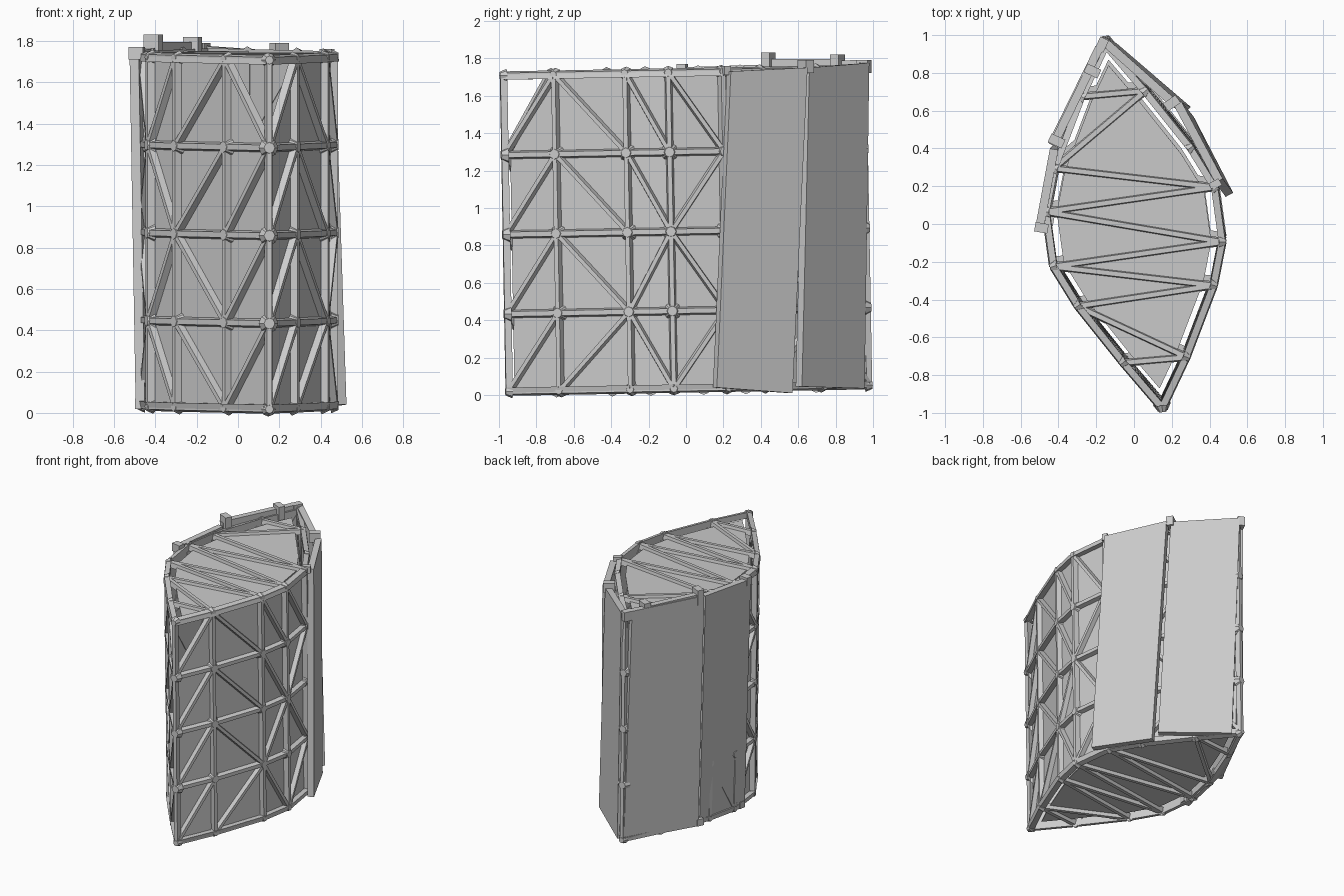
import bpy, bmesh, math
from mathutils import Vector, Matrix

if "Cube" in bpy.data.objects:
    bpy.data.objects.remove(bpy.data.objects["Cube"])

V = Vector
TILT = Matrix.Translation((0, 0, 0.88)) @ Matrix.Rotation(0.018, 4, 'X') @ Matrix.Translation((0, 0, -0.88))

# Lens-shaped footprint: half the points, the rest by a half turn (counter-clockwise)
half = [(.15, -.965), (.28, -.69), (.425, -.31), (.47, -.08), (.43, .21), (.30, .42), (.06, .72)]
OUT = [V((x, y, 0)) for x, y in half] + [V((-x, -y, 0)) for x, y in half]
N = len(OUT)
LEVELS = [.035, .45, .875, 1.30, 1.725]


def edge_normal(i):
    d = (OUT[(i + 1) % N] - OUT[i % N]).normalized()
    return V((d.y, -d.x, 0))


def corner_normal(i):
    return (edge_normal(i - 1) + edge_normal(i)).normalized()


def inset(d):
    pts = []
    for i in range(N):
        c = corner_normal(i)
        pts.append(OUT[i] - c * (d / c.dot(edge_normal(i))))
    return pts


def at(p, z):
    return V((p.x, p.y, z))


def finish(name, bm, tilt=True):
    bmesh.ops.recalc_face_normals(bm, faces=bm.faces)
    if tilt:
        bm.transform(TILT)
    me = bpy.data.meshes.new(name)
    bm.to_mesh(me)
    bm.free()
    ob = bpy.data.objects.new(name, me)
    bpy.context.collection.objects.link(ob)
    return ob


def hexa(bm, a, b):
    """Solid joining two matching quads."""
    va, vb = [bm.verts.new(p) for p in a], [bm.verts.new(p) for p in b]
    bm.faces.new(va)
    bm.faces.new(vb[::-1])
    for i in range(4):
        j = (i + 1) % 4
        bm.faces.new((va[i], vb[i], vb[j], va[j]))


def strut(bm, a, b, n, w=.04):
    """Bar with a trapezoid section, narrow on the outer side n."""
    d = (b - a).normalized()
    s = d.cross(n).normalized()
    n = s.cross(d)
    sec = [s * (w / 2) - n * .022, s * (-w / 2) - n * .022, s * (-w * .3) + n * .014, s * (w * .3) + n * .014]
    hexa(bm, [a + p for p in sec], [b + p for p in sec])


def hub(bm, p, n, r=.048):
    m = Matrix.Translation(p - n * .002) @ n.to_track_quat('Z', 'Y').to_matrix().to_4x4()
    bmesh.ops.create_cone(bm, cap_ends=True, segments=8, radius1=r, radius2=r * .55, depth=.036, matrix=m)


# Wall lattice: posts, rings, diagonals and joints
posts, rings, diags, hubs = [bmesh.new() for _ in range(4)]
# one text per bay, bottom to top, seen from outside
PATTERN = ["////", "/\\\\\\", "\\/\\\\", "/\\/\\", "\\/\\/", "/\\/\\", "\\/\\/",
           "/\\/\\", "/\\/\\", "\\/\\/", "/\\/\\", "\\/\\/", "\\\\//", "///\\"]
for i in range(N):
    j = (i + 1) % N
    strut(posts, at(OUT[i], LEVELS[0]), at(OUT[i], LEVELS[-1]), corner_normal(i))
    for k, z in enumerate(LEVELS):
        strut(rings, at(OUT[i], z), at(OUT[j], z), edge_normal(i), .045)
        hub(hubs, at(OUT[i], z), corner_normal(i), .048 if 0 < k < 4 else .036)
    for k in range(4):
        lo, hi = LEVELS[k], LEVELS[k + 1]
        za, zb = (lo, hi) if PATTERN[i][k] == "/" else (hi, lo)
        strut(diags, at(OUT[i], za), at(OUT[j], zb), edge_normal(i), .036)
finish("wall_posts", posts)
finish("wall_rings", rings)
finish("wall_diagonals", diags)
finish("lattice_joints", hubs)

# Zigzag trusses across the top and the bottom
LEFT = [8, 9, 10, 11, 12, 13]     # back to front
RIGHT = [6, 4, 3, 2, 1]
pairs = [(8, 6), (9, 6), (9, 4), (10, 4), (10, 3), (11, 3), (11, 2), (12, 2), (12, 1), (13, 1)]
for name, z, up in (("top_truss", LEVELS[-1], 1), ("bottom_truss", LEVELS[0], -1)):
    bm = bmesh.new()
    for a, b in pairs:
        strut(bm, at(OUT[a], z), at(OUT[b], z), V((0, 0, up)), .042)
    for i in range(N):
        strut(bm, at(OUT[i], z), at(OUT[(i + 1) % N], z), V((0, 0, up)), .04)
    finish(name, bm)

# Thin wall skin set behind the lattice, open in the upper front corner
bm = bmesh.new()
ring = inset(.018)
for i in range(N):
    j = (i + 1) % N
    for k in range(4):
        a, b = at(ring[i], LEVELS[k]), at(ring[j], LEVELS[k])
        c, d = at(ring[j], LEVELS[k + 1]), at(ring[i], LEVELS[k + 1])
        if k == 3 and i == 0:
            quad = [a, b, c]
        elif k == 3 and i == N - 1:
            quad = [a, b, d]
        else:
            quad = [a, b, c, d]
        bm.faces.new([bm.verts.new(p) for p in quad])
bmesh.ops.remove_doubles(bm, verts=bm.verts, dist=.0005)
finish("wall_skin", bm)

# Roof and floor plates, with a gap round the rim
for name, z in (("roof_plate", 1.71), ("floor_plate", .045)):
    bm = bmesh.new()
    pts = inset(.06)
    f = bm.faces.new([bm.verts.new(at(p, z)) for p in pts])
    r = bmesh.ops.extrude_face_region(bm, geom=[f])
    bmesh.ops.translate(bm, vec=(0, 0, .008),
                        verts=[g for g in r["geom"] if isinstance(g, bmesh.types.BMVert)])
    finish(name, bm)


# Large outer cladding slabs: outer edge corners at the top and at the bottom
def slab(name, top, bottom, t=.045):
    quad = [V(p) for p in (top[0], top[1], bottom[1], bottom[0])]
    n = (quad[1] - quad[0]).cross(quad[3] - quad[0]).normalized()
    if n.dot(V((quad[0].x, quad[0].y, 0)) + V((quad[1].x, quad[1].y, 0))) < 0:
        n = -n
    bm = bmesh.new()
    hexa(bm, quad, [p - n * t for p in quad])
    finish(name, bm, False)


slab("right_slab_front", [(.47, .24, 1.73), (.25, .65, 1.75)], [(.525, .165, .04), (.315, .57, .01)])
slab("right_slab_back", [(.22, .66, 1.75), (-.14, .98, 1.775)], [(.30, .62, .045), (-.09, .955, .035)])
slab("left_slab_front", [(-.525, -.03, 1.75), (-.445, .40, 1.765)], [(-.495, .0, .02), (-.415, .43, .03)])
slab("left_slab_back", [(-.455, .43, 1.78), (-.205, .94, 1.79)], [(-.425, .46, .03), (-.165, .985, .05)])


# Hooks and rail along the slab tops
def block(bm, x, y, z0, z1, sx, sy, ang):
    m = (Matrix.Translation((x, y, (z0 + z1) / 2)) @ Matrix.Rotation(math.radians(ang), 4, 'Z')
         @ Matrix.Diagonal((sx, sy, z1 - z0, 1)))
    bmesh.ops.create_cube(bm, size=1, matrix=m)


bm = bmesh.new()
for x, y, z0, z1, sx, sy, a in [(-.41, .44, 1.72, 1.83, .08, .05, -25), (-.22, .81, 1.72, 1.82, .08, .05, -25),
                                (-.17, .95, 1.72, 1.79, .05, .07, -25), (.20, .64, 1.72, 1.79, .08, .05, 35),
                                (-.49, -.02, 1.71, 1.77, .07, .05, -10), (.43, .21, 1.71, 1.76, .06, .04, 28),
                                (-.40, .43, .03, .08, .08, .05, -25), (-.46, .02, .02, .07, .07, .05, -10)]:
    block(bm, x, y, z0, z1, sx, sy, a)
finish("slab_hooks", bm, False)
bm = bmesh.new()
block(bm, -.325, .63, 1.75, 1.795, .045, .40, -26)
finish("hook_rail", bm, False)
